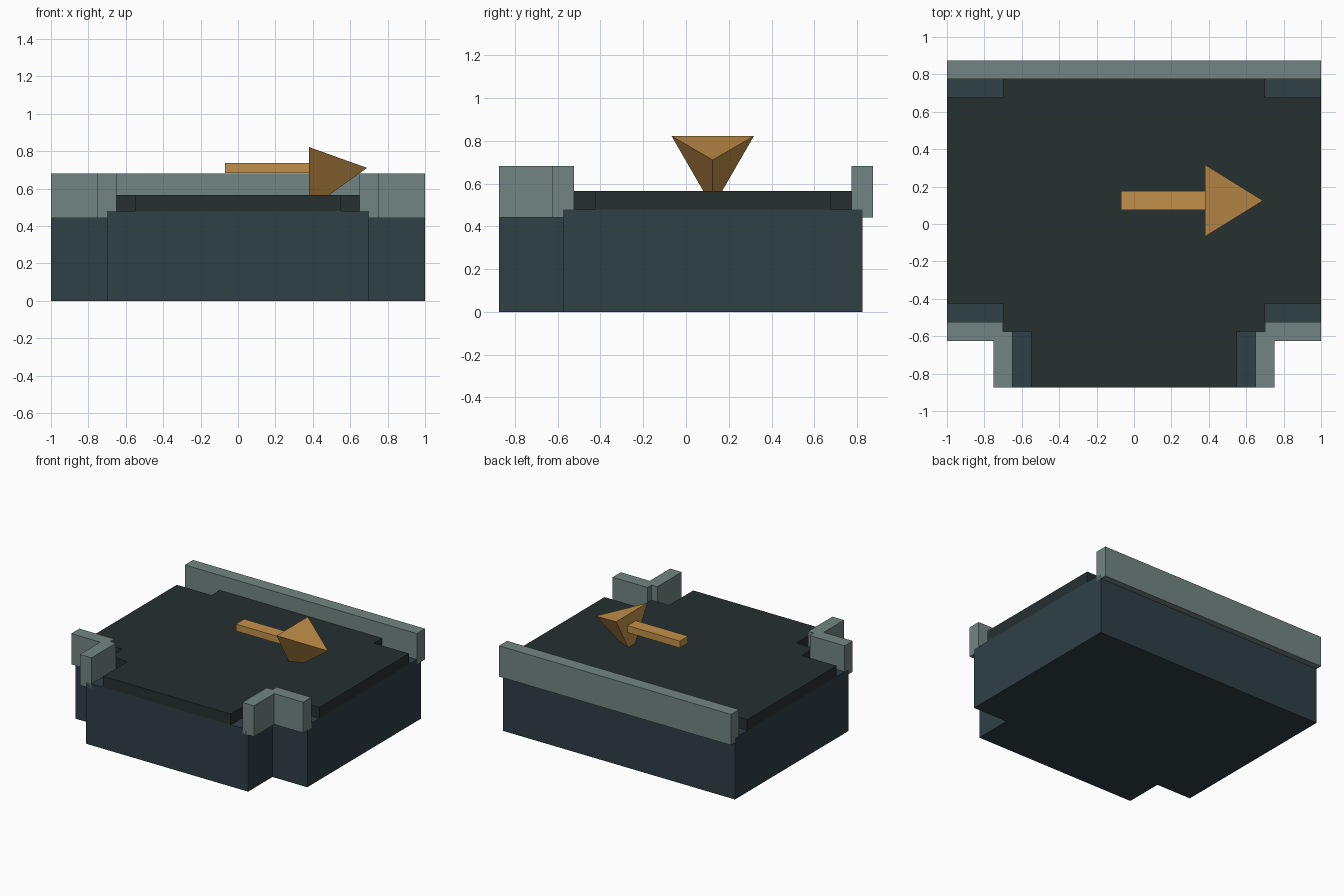
import bpy, bmesh
from math import cos, sin, pi

if "Cube" in bpy.data.objects:
    bpy.data.objects.remove(bpy.data.objects["Cube"])


def material(name, rgb):
    m = bpy.data.materials.new(name)
    m.diffuse_color = (*rgb, 1)
    m.use_nodes = True
    m.node_tree.nodes["Principled BSDF"].inputs["Base Color"].default_value = m.diffuse_color
    return m


BASE = material("dark_slate", (0.029, 0.050, 0.060))
FLOOR = material("charcoal", (0.020, 0.029, 0.030))
RAIL = material("grey_green", (0.17, 0.235, 0.225))
GOLD = material("amber", (0.54, 0.28, 0.07))


def finish(name, bm, mat):
    bmesh.ops.recalc_face_normals(bm, faces=bm.faces)
    mesh = bpy.data.meshes.new(name)
    bm.to_mesh(mesh)
    bm.free()
    mesh.materials.append(mat)
    ob = bpy.data.objects.new(name, mesh)
    bpy.context.collection.objects.link(ob)
    return ob


def slab(name, outline, z0, z1, mat):
    """Extrude a plan outline from z0 up to z1."""
    bm = bmesh.new()
    face = bm.faces.new([bm.verts.new((x, y, z0)) for x, y in outline])
    top = bmesh.ops.extrude_face_region(bm, geom=[face])["geom"]
    verts = [g for g in top if isinstance(g, bmesh.types.BMVert)]
    bmesh.ops.translate(bm, verts=verts, vec=(0, 0, z1 - z0))
    return finish(name, bm, mat)


def box(name, x0, x1, y0, y1, z0, z1, mat):
    return slab(name, [(x0, y0), (x1, y0), (x1, y1), (x0, y1)], z0, z1, mat)


def symmetric(right):
    """Complete a right-half outline (front to back) across x = 0."""
    return right + [(-x, y) for x, y in reversed(right)]


# T-shaped block
slab("junction_base", symmetric([(0.7, -0.875), (0.7, -0.575), (1, -0.575), (1, 0.825)]),
     0, 0.48, BASE)

# Stepped roadway, its back edge tucked into the rear rail
slab("roadway", symmetric([(0.55, -0.875), (0.55, -0.575), (0.7, -0.575), (0.7, -0.425),
                           (1, -0.425), (1, 0.675), (0.7, 0.675), (0.7, 0.825)]),
     0.48, 0.565, FLOOR)

# Rails: one along the back, a mirrored pair of corners at the front
R0, R1 = 0.442, 0.682
box("back_rail", -1, 1, 0.775, 0.875, R0, R1, RAIL)
corner = [(0.65, -0.875), (0.75, -0.875), (0.75, -0.625), (1, -0.625),
          (1, -0.525), (0.7, -0.525), (0.7, -0.575), (0.65, -0.575)]
for side, s in (("right", 1), ("left", -1)):
    slab(side + "_corner_rail", [(s * x, y) for x, y in corner], R0, R1, RAIL)

# Direction arrow: flat shaft and three-sided pointed head
AY, AZ, RADIUS = 0.125, 0.711, 0.222
box("arrow_shaft", -0.07, 0.38, AY - 0.051, AY + 0.051, AZ - 0.027, AZ + 0.027, GOLD)
bm = bmesh.new()
ring = [bm.verts.new((0.38, AY + RADIUS * cos(a), AZ + RADIUS * sin(a)))
        for a in (pi / 6, 5 * pi / 6, 3 * pi / 2)]
tip = bm.verts.new((0.69, AY, AZ))
bm.faces.new(ring)
for i in range(3):
    bm.faces.new((ring[i], ring[(i + 1) % 3], tip))
finish("arrow_head", bm, GOLD)
